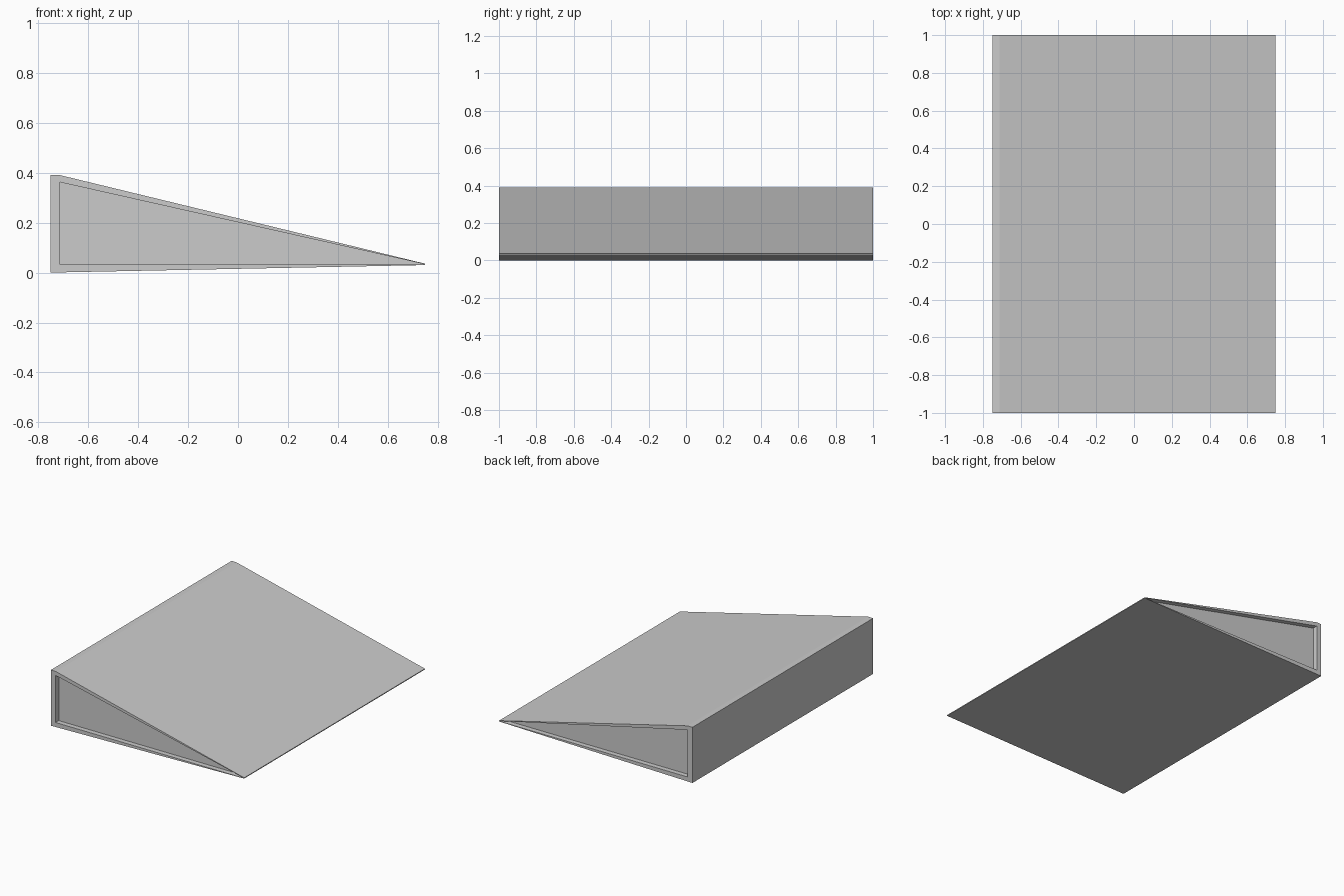
import bpy, bmesh

if "Cube" in bpy.data.objects:
    bpy.data.objects.remove(bpy.data.objects["Cube"])

# Wedge cross-section (x, z) and the matching outline of the recessed side panel
OUTER = [(-0.75, 0.0), (0.748, 0.03), (0.748, 0.036), (-0.712, 0.39), (-0.75, 0.39)]
INNER = [(-0.713, 0.032), (0.742, 0.0323), (0.742, 0.0345), (-0.709, 0.361), (-0.713, 0.362)]
HALF_WIDTH = 1.0
RECESS = 0.035


def loop(bm, profile, y):
    return [bm.verts.new((x, y, z)) for x, z in profile]


def bridge(bm, a, b):
    n = len(a)
    for i in range(n):
        j = (i + 1) % n
        bm.faces.new((a[i], a[j], b[j], b[i]))


bm = bmesh.new()

# Loops from the front panel, over the outer skin, to the back panel
loops = [
    loop(bm, INNER, -HALF_WIDTH + RECESS),
    loop(bm, INNER, -HALF_WIDTH),
    loop(bm, OUTER, -HALF_WIDTH),
    loop(bm, OUTER, HALF_WIDTH),
    loop(bm, INNER, HALF_WIDTH),
    loop(bm, INNER, HALF_WIDTH - RECESS),
]
for a, b in zip(loops, loops[1:]):
    bridge(bm, a, b)

# Recessed side panels
bm.faces.new(loops[0])
bm.faces.new(loops[-1])
bmesh.ops.recalc_face_normals(bm, faces=bm.faces)

mesh = bpy.data.meshes.new("ramp_wedge")
bm.to_mesh(mesh)
bm.free()
bpy.context.collection.objects.link(bpy.data.objects.new("ramp_wedge", mesh))
